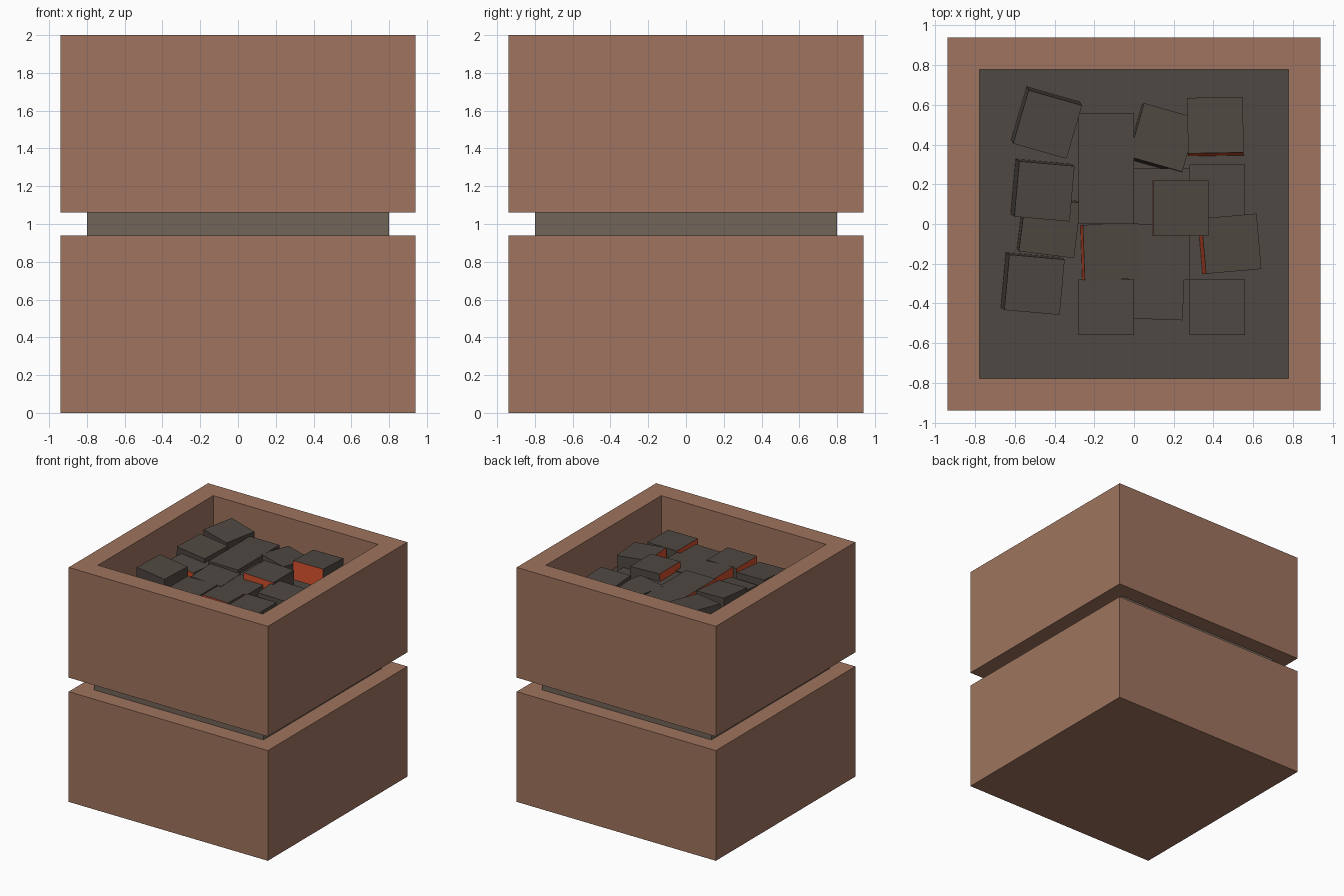
import bpy, bmesh, math
from mathutils import Matrix, Euler, Vector

if "Cube" in bpy.data.objects:
    bpy.data.objects.remove(bpy.data.objects["Cube"])


def srgb(r, g, b):
    return tuple(((c / 255 + 0.055) / 1.055) ** 2.4 for c in (r, g, b)) + (1.0,)


def material(name, rgb):
    m = bpy.data.materials.new(name)
    m.diffuse_color = srgb(*rgb)
    m.use_nodes = True
    m.node_tree.nodes["Principled BSDF"].inputs["Base Color"].default_value = m.diffuse_color
    return m


BRICK = material("terracotta", (159, 116, 94))
IRON = material("grey_brown", (113, 101, 88))
COAL = material("charcoal", (79, 72, 66))
EMBER = material("ember_orange", (209, 78, 44))


def finish(name, bm, mats):
    me = bpy.data.meshes.new(name)
    bm.to_mesh(me)
    bm.free()
    for m in mats:
        me.materials.append(m)
    ob = bpy.data.objects.new(name, me)
    bpy.context.collection.objects.link(ob)
    return ob


def box_bm(half, z0, z1):
    bm = bmesh.new()
    bmesh.ops.create_cube(bm, size=1, matrix=Matrix.Translation((0, 0, (z0 + z1) / 2))
                          @ Matrix.Diagonal((2 * half, 2 * half, z1 - z0, 1)))
    return bm


# lower block and the recessed band between the blocks
finish("lower_block", box_bm(0.94, 0, 0.94), [BRICK])
finish("middle_band", box_bm(0.80, 0.94, 1.06), [IRON])

# upper block with a sunken square basin
FLOOR = 1.62
bm = box_bm(0.94, 1.06, 2.0)
bm.faces.ensure_lookup_table()
top = max(bm.faces, key=lambda f: f.calc_center_median().z)
bmesh.ops.inset_region(bm, faces=[top], thickness=0.23)
res = bmesh.ops.extrude_face_region(bm, geom=[top])
bmesh.ops.translate(bm, vec=(0, 0, FLOOR - 2.0),
                    verts=[v for v in res["geom"] if isinstance(v, bmesh.types.BMVert)])
if top.is_valid:
    bmesh.ops.delete(bm, geom=[top], context="FACES_ONLY")
bmesh.ops.recalc_face_normals(bm, faces=bm.faces)
for f in bm.faces:
    c = f.calc_center_median()
    if max(abs(c.x), abs(c.y)) < 0.75 and c.z > 1.2:
        f.material_index = 2 if c.z < FLOOR + 0.01 else 1
finish("upper_block", bm, [BRICK, IRON, COAL])

# coals: x, y, top height, turn, tilt about x, tilt about y (degrees), glowing sides
COALS = [
    (-0.44, 0.51, 1.90, -16, 3, 3, ""),
    (-0.46, 0.17, 1.89, -5, 2, 4, ""),
    (-0.43, -0.01, 1.84, -7, 2, 3, "y"),
    (-0.51, -0.30, 1.88, -5, 2, 4, ""),
    (-0.14, 0.42, 1.87, 0, 0, 0, "x"),
    (-0.14, 0.14, 1.87, 0, 0, 0, "x"),
    (-0.12, -0.14, 1.85, 2, 0, 3, "x"),
    (-0.14, -0.42, 1.85, 0, 0, 0, "x"),
    (0.14, 0.43, 1.86, -16, -3, 2, ""),
    (0.14, 0.14, 1.83, 0, 0, 0, "xy"),
    (0.14, -0.14, 1.84, 0, 0, 0, "xy"),
    (0.11, -0.34, 1.84, -2, 0, 0, "y"),
    (0.41, 0.49, 1.88, 1, -3, 0, "y"),
    (0.42, 0.16, 1.76, 0, 0, 0, "xy"),
    (0.23, 0.08, 1.89, 0, 0, 2, "xy"),
    (0.48, -0.10, 1.86, 5, 0, 4, "x"),
    (0.42, -0.42, 1.85, 0, 0, 0, "x"),
]
SIZE = 0.28
for i, (x, y, z, turn, tx, ty, glow) in enumerate(COALS):
    bm = bmesh.new()
    bmesh.ops.create_cube(bm, size=SIZE)
    for f in bm.faces:
        if ("x" in glow and f.normal.x < -0.9) or ("y" in glow and f.normal.y < -0.9):
            f.material_index = 1
    rot = Euler([math.radians(a) for a in (tx, ty, turn)]).to_matrix().to_4x4()
    bm.transform(Matrix.Translation(Vector((x, y, z - SIZE / 2))) @ rot)
    finish(f"coal_{i + 1}", bm, [COAL, EMBER])
